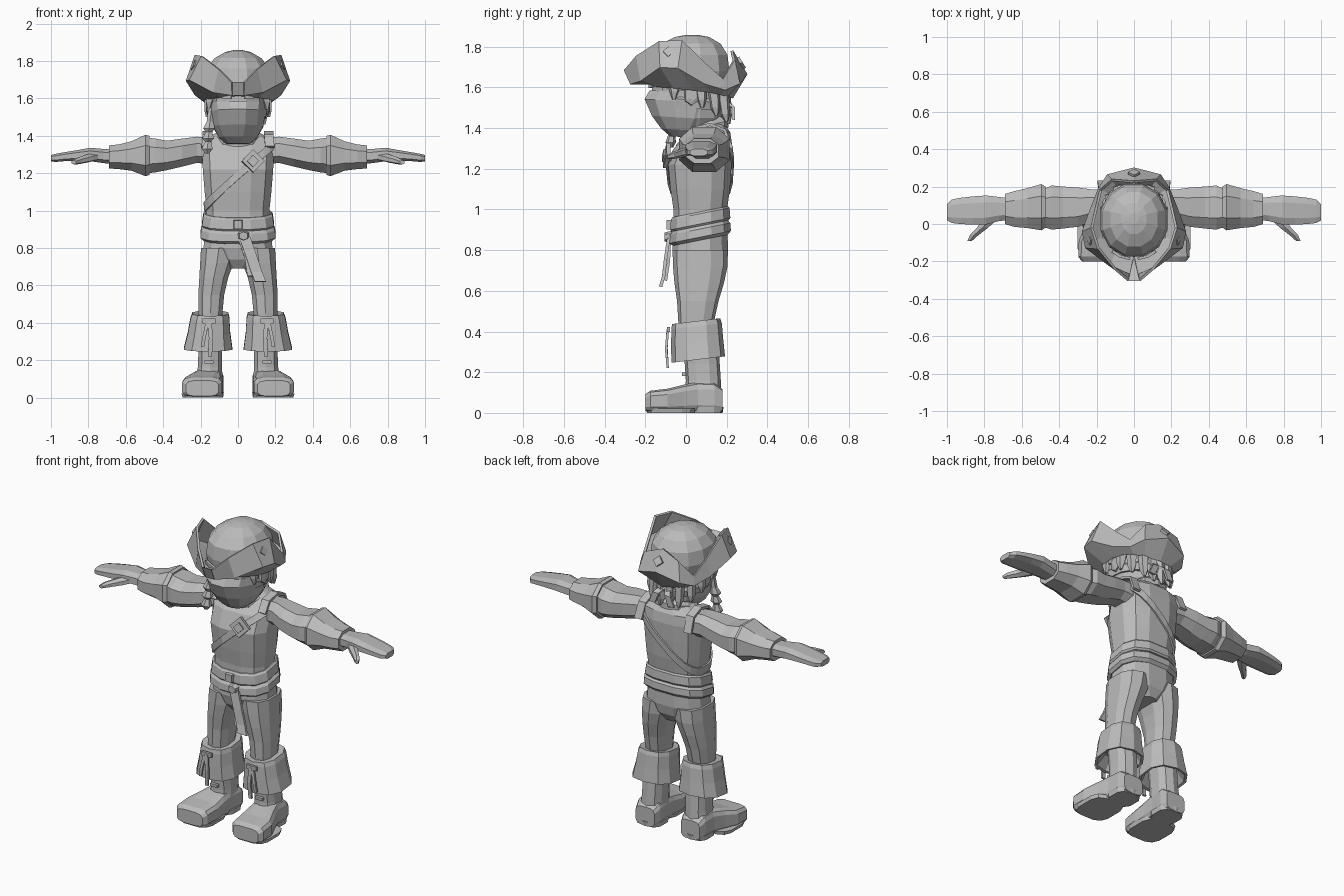
import bpy, bmesh, math
from mathutils import Vector, Matrix

mat = bpy.data.materials.new("plain grey")
mat.diffuse_color = (0.5, 0.5, 0.5, 1)


def make(name, verts, faces, mirror=False, thick=0):
    me = bpy.data.meshes.new(name)
    me.from_pydata([tuple(v) for v in verts], [], faces)
    me.materials.append(mat)
    bm = bmesh.new()
    bm.from_mesh(me)
    bmesh.ops.remove_doubles(bm, verts=bm.verts, dist=1e-5)
    bmesh.ops.recalc_face_normals(bm, faces=bm.faces)
    bm.to_mesh(me)
    bm.free()
    ob = bpy.data.objects.new(name, me)
    bpy.context.collection.objects.link(ob)
    if mirror:
        ob.modifiers.new("mirror", 'MIRROR').use_clip = True
    if thick:
        m = ob.modifiers.new("thickness", 'SOLIDIFY')
        m.thickness, m.offset = thick, 0
    return ob


def ring(n, r1, r2, p):
    for i in range(n):
        a = 2 * math.pi * (i + 0.5) / n
        c, s = math.cos(a), math.sin(a)
        yield (r1 * math.copysign(abs(c) ** (2 / p), c), r2 * math.copysign(abs(s) ** (2 / p), s))


def loft(name, rings, axis='z', n=10, p=2.3, mirror=False, tilt=0, caps=True):
    """Rings are (position on axis, centre 1, centre 2, radius 1, radius 2)."""
    vs, fs = [], []
    for t, c1, c2, r1, r2 in rings:
        for u, v in ring(n, r1, r2, p):
            u, v = u + c1, v + c2
            vs.append({'z': (u, v, t + tilt * v), 'x': (t, u, v), 'y': (u, t, v)}[axis])
    for k in range(len(rings) - 1):
        for i in range(n):
            j = (i + 1) % n
            fs.append((k * n + i, k * n + j, (k + 1) * n + j, (k + 1) * n + i))
    if caps:
        fs += [tuple(range(n)), tuple(range(len(vs) - n, len(vs)))]
    return make(name, vs, fs, mirror, 0 if caps else 0.012)


def ribbon(name, pts, width, thick=0.012, mirror=False, across=(1, 0, 0)):
    w = Vector(across).normalized() * width / 2
    vs = [Vector(p) + s * w for p in pts for s in (-1, 1)]
    fs = [(2 * i, 2 * i + 1, 2 * i + 3, 2 * i + 2) for i in range(len(pts) - 1)]
    return make(name, vs, fs, mirror, thick)


def diamond(name, loc, normal, size, thick, mirror=False):
    q = Vector(normal).to_track_quat('Z', 'Y')
    vs = [Vector(loc) + q @ Vector((size * math.cos(a), size * math.sin(a), 0))
          for a in (0, math.pi / 2, math.pi, 1.5 * math.pi)]
    return make(name, vs, [(0, 1, 2, 3)], mirror, thick)


# ---- torso and neck
TORSO = [(0.9, 0, .07, .175, .135), (1.0, 0, .07, .172, .135), (1.1, 0, .07, .183, .15),
         (1.22, 0, .068, .193, .16), (1.32, 0, .09, .198, .14), (1.38, 0, .115, .19, .105),
         (1.42, 0, .12, .11, .07)]
loft("torso", TORSO, n=12, p=2.7)
loft("neck", [(1.3, 0, .07, .08, .09), (1.44, 0, .04, .07, .08)], n=8)
loft("collar", [(1.35, 0, .09, .13, .12), (1.385, 0, .09, .12, .12), (1.42, 0, .08, .09, .1)], n=10, tilt=.25)
ribbon("shoulder_edge", [(.17, -.005, 1.34), (.165, .04, 1.4), (.165, .12, 1.418), (.165, .19, 1.39),
                         (.17, .225, 1.3)], .05, .015, True)


# ---- diagonal strap hugging the torso
def torso_at(a, z):
    for r0, r1 in zip(TORSO, TORSO[1:]):
        if r0[0] <= z <= r1[0]:
            f = (z - r0[0]) / (r1[0] - r0[0])
            _, _, cy, rx, ry = [x + (y - x) * f for x, y in zip(r0, r1)]
    c, s = math.cos(a), math.sin(a)
    return Vector(((rx + .004) * math.copysign(abs(c) ** .74, c),
                   cy + (ry + .004) * math.copysign(abs(s) ** .74, s), z))


sv, sf, N = [], [], 24
for i in range(N):
    a = 2 * math.pi * (i + .5) / N
    z = 1.19 + .17 * math.copysign(abs(math.cos(a)) ** .74, math.cos(a))
    sv += [torso_at(a, z - .025), torso_at(a, z + .025)]
    j = (i + 1) % N
    sf.append((2 * i, 2 * j, 2 * j + 1, 2 * i + 1))
make("chest_strap", sv, sf, False, .01)
diamond("strap_buckle", (.08, -.094, 1.265), (.15, -1, .15), .062, .02)
diamond("buckle_inset", (.08, -.108, 1.265), (.15, -1, .15), .032, .012)

# ---- belt, sash and hanging ends
loft("belt", [(.905, 0, .07, .19, .145), (.915, 0, .07, .198, .152), (.965, 0, .07, .19, .148),
              (.975, 0, .07, .18, .14)], n=12, p=2.6, tilt=.2)
loft("sash", [(.835, 0, .07, .19, .138), (.85, 0, .07, .207, .155), (.89, 0, .07, .203, .152),
              (.905, 0, .07, .19, .14)], n=12, p=2.6, tilt=.2)
loft("belt_buckle", [(-.095, 0, .925, .03, .032), (-.07, 0, .925, .035, .035)], 'y', 4, 2)
ribbon("sash_end_long", [(.035, -.085, .86), (.07, -.1, .76), (.1, -.11, .67), (.12, -.125, .62)], .06, .016)
ribbon("sash_end_short", [(.02, -.08, .86), (.06, -.085, .75), (.075, -.1, .65)], .05, .014)
loft("sash_knot", [(-.105, .03, .865, .025, .022), (-.07, .03, .865, .035, .03)], 'y', 6)

# ---- trousers
loft("hips", [(.69, 0, .075, .06, .09), (.74, 0, .072, .14, .125), (.8, 0, .07, .19, .14),
              (.9, 0, .07, .178, .138)], n=12, p=2.5)
loft("leg", [(.38, .147, .05, .065, .08), (.45, .147, .05, .066, .088), (.55, .143, .058, .072, .102),
             (.64, .13, .065, .08, .122), (.72, .113, .07, .093, .134), (.8, .102, .07, .1, .136)],
     n=10, p=2.5, mirror=True)

# ---- boots
loft("boot_cuff", [(.44, .148, .05, .06, .08), (.445, .148, .05, .1, .118), (.42, .15, .052, .108, .124),
                   (.34, .155, .055, .118, .128), (.255, .16, .06, .135, .132),
                   (.258, .16, .06, .12, .118), (.33, .15, .06, .07, .09)], n=10, p=2.5, mirror=True, tilt=.12)
loft("boot_shaft", [(.08, .155, .085, .075, .09), (.16, .15, .085, .068, .086), (.24, .148, .08, .066, .086),
                    (.36, .147, .07, .07, .088)], n=10, p=2.5, mirror=True)
loft("foot", [(-.2, .192, .05, .088, .042), (-.175, .192, .056, .108, .054), (-.09, .187, .06, .11, .06),
              (-.01, .172, .07, .09, .07), (.06, .16, .077, .078, .077), (.14, .155, .075, .08, .075),
              (.18, .155, .06, .066, .058)], 'y', 12, 4, mirror=True)
loft("boot_sole", [(0, .19, -.075, .108, .118), (.022, .19, -.075, .114, .122)], n=12, p=3.5, mirror=True)
loft("boot_heel", [(0, .157, .1, .08, .08), (.03, .157, .1, .084, .085)], n=10, p=3, mirror=True)
ribbon("cuff_strap", [(.12, -.086, .41), (.19, -.086, .41)], .025, .015, True, (0, 0, 1))
ribbon("cuff_lace", [(.152, -.09, .41), (.145, -.096, .32), (.15, -.09, .22)], .022, .012, True)
ribbon("cuff_lace_side", [(.165, -.09, .4), (.182, -.097, .32), (.19, -.095, .27)], .018, .012, True)
ribbon("ankle_lace", [(.13, -.01, .19), (.18, -.01, .19)], .016, .02, True, (0, 0, 1))

# ---- sleeves
loft("upper_sleeve", [(.15, .105, 1.32, .085, .075), (.22, .1, 1.325, .09, .075), (.3, .09, 1.31, .112, .08),
                      (.38, .088, 1.295, .12, .084), (.44, .088, 1.295, .126, .096),
                      (.485, .085, 1.295, .108, .102)], 'x', 8, 2.4, True)
loft("sleeve_cuff", [(.478, .09, 1.295, .09, .08), (.474, .09, 1.295, .118, .112), (.495, .09, 1.295, .132, .118),
                     (.57, .085, 1.292, .114, .084), (.64, .08, 1.288, .102, .07), (.69, .08, 1.287, .086, .066),
                     (.688, .08, 1.287, .06, .045)], 'x', 8, 2.4, True)

# ---- hands
loft("hand", [(.66, .08, 1.288, .06, .042), (.72, .08, 1.292, .068, .04), (.79, .075, 1.3, .082, .038),
              (.86, .072, 1.295, .08, .03), (.93, .07, 1.288, .074, .025), (.975, .068, 1.282, .066, .023),
              (1.0, .062, 1.28, .045, .018)], 'x', 8, 2.8, True)
loft("thumb", [(.03, .765, 1.29, .045, .022), (-.02, .81, 1.278, .034, .022), (-.06, .855, 1.266, .026, .018),
               (-.09, .878, 1.258, .014, .011)], 'y', 6, 2.2, True)

# ---- head and mask
loft("head", [(1.37, 0, .03, .08, .1), (1.45, 0, .02, .135, .16), (1.54, 0, .01, .15, .185),
              (1.66, 0, .01, .152, .18)], n=12)
mask = loft("face_mask", [(1.355, 0, -.01, .065, .07), (1.39, 0, -.015, .105, .11), (1.45, 0, -.005, .14, .168),
                          (1.53, 0, 0, .153, .21), (1.575, 0, .01, .155, .195), (1.57, 0, .01, .14, .17)],
            n=12, p=2.1, tilt=-.06)
loft("mask_band", [(1.5, 0, .02, .155, .185), (1.54, 0, .02, .162, .195), (1.555, 0, .02, .15, .18)],
     n=12, p=2.2, tilt=-.1)
ribbon("mask_tie_end", [(.015, .2, 1.53), (.04, .235, 1.5), (.065, .235, 1.44)], .04, .014, True)
ribbon("eye", [(.035, -.179, 1.607), (.085, -.162, 1.612)], .022, .009, True, (0, 0, 1))
ribbon("eyebrow", [(.02, -.186, 1.628), (.075, -.172, 1.64), (.115, -.145, 1.64)], .018, .015, True, (0, 0, 1))
loft("ear", [(.14, .02, 1.555, .035, .045), (.165, .03, 1.56, .038, .048), (.172, .035, 1.565, .02, .03)],
     'x', 6, 2.2, True)

# ---- hair tufts round the back and sides, and the front braid
for k, (x, y, z) in enumerate([(.155, -.06, 1.54), (.165, .08, 1.5), (.14, .15, 1.46), (.09, .2, 1.43),
                               (.03, .21, 1.42)]):
    loft(f"hair_tuft_{k}", [(z, x, y, .008, .008), (z + .04, x * .97, y * .96, .025, .025),
                            (1.62, x * .9, y * .88, .035, .035)], n=5, p=2, mirror=True)
loft("braid", [(1.305, -.165, -.075, .012, .012), (1.33, -.165, -.075, .034, .026), (1.37, -.16, -.07, .018, .016),
               (1.385, -.16, -.07, .036, .028), (1.42, -.155, -.065, .02, .018), (1.44, -.155, -.065, .036, .03),
               (1.475, -.15, -.06, .02, .02), (1.56, -.14, -.05, .02, .02)], n=6, p=2)

# ---- hat: domed crown and a brim turned up on three sides
loft("hat_crown", [(1.585, 0, .02, .165, .185), (1.68, 0, .02, .185, .2), (1.76, 0, .02, .172, .19),
                   (1.815, 0, .025, .13, .15), (1.848, 0, .03, .07, .085), (1.858, 0, .03, .025, .03)], n=12, p=2.1)
base = [(0, -.17, 1.62), (.1, -.15, 1.61), (.165, -.06, 1.6), (.18, .04, 1.59), (.17, .12, 1.58),
        (.14, .165, 1.57), (.09, .2, 1.56), (0, .225, 1.55)]
mid = [(.03, -.27, 1.62), (.13, -.22, 1.635), (.255, -.125, 1.7), (.272, -.04, 1.695), (.225, .09, 1.62),
       (.185, .19, 1.59), (.14, .26, 1.62), (0, .295, 1.665)]
edge = [(.03, -.3, 1.685), (.1, -.24, 1.755), (.19, -.13, 1.825), (.225, -.02, 1.83), (.2, .09, 1.72),
        (.178, .18, 1.64), (.115, .235, 1.735), (0, .225, 1.78)]
M = len(base)
bf = [(r * M + i, r * M + i + 1, r * M + M + i + 1, r * M + M + i) for r in (0, 1) for i in range(M - 1)]
make("hat_brim", base + mid + edge, bf, True, .014)
make("hat_front_point", [(-.03, -.27, 1.62), (.03, -.27, 1.62), (.03, -.3, 1.685), (-.03, -.3, 1.685),
                         (0, -.17, 1.62)], [(0, 1, 2, 3), (0, 1, 4), (2, 3, 4)], False, .014)
diamond("brim_stud_back", (0, .272, 1.72), (0, 1, .6), .032, .014)
diamond("brim_stud_side", (.235, -.085, 1.775), (1, -.15, .4), .028, .014, True)
